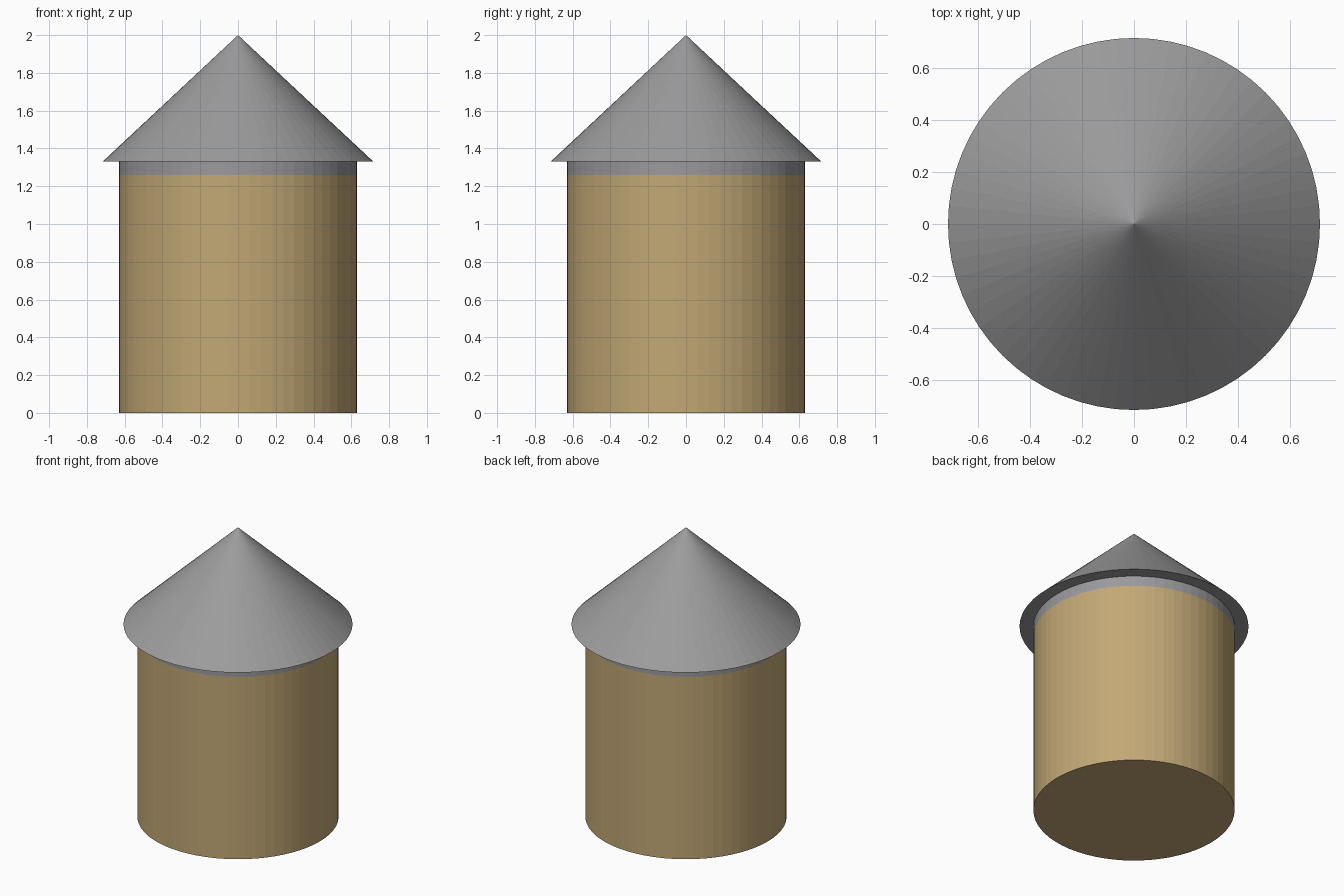
import bpy

SIDES = 64
BODY_RADIUS = 0.63
ROOF_RADIUS = 0.717

cube = bpy.data.objects.get("Cube")
if cube:
    bpy.data.objects.remove(cube, do_unlink=True)


def make_material(name, srgb):
    linear = [((c / 255 + 0.055) / 1.055) ** 2.4 for c in srgb]
    mat = bpy.data.materials.new(name)
    mat.use_nodes = True
    mat.diffuse_color = (*linear, 1)
    bsdf = mat.node_tree.nodes["Principled BSDF"]
    bsdf.inputs["Base Color"].default_value = (*linear, 1)
    bsdf.inputs["Roughness"].default_value = 0.8
    return mat


def round_part(name, bottom, top, radius, top_radius, mat):
    """Flat-faced round solid standing between two heights."""
    bpy.ops.mesh.primitive_cone_add(
        vertices=SIDES, radius1=radius, radius2=top_radius,
        depth=top - bottom, location=(0, 0, (bottom + top) / 2))
    part = bpy.context.object
    part.name = name
    part.data.materials.append(mat)
    return part


tan = make_material("tan wall", (194, 168, 117))
band_grey = make_material("band grey", (154, 154, 158))
roof_grey = make_material("roof grey", (156, 156, 156))

# Round wall, the band above it and the overhanging pointed roof
round_part("wall", 0, 1.26, BODY_RADIUS, BODY_RADIUS, tan)
round_part("eaves_band", 1.26, 1.33, BODY_RADIUS, BODY_RADIUS, band_grey)
round_part("roof", 1.33, 2, ROOF_RADIUS, 0, roof_grey)
